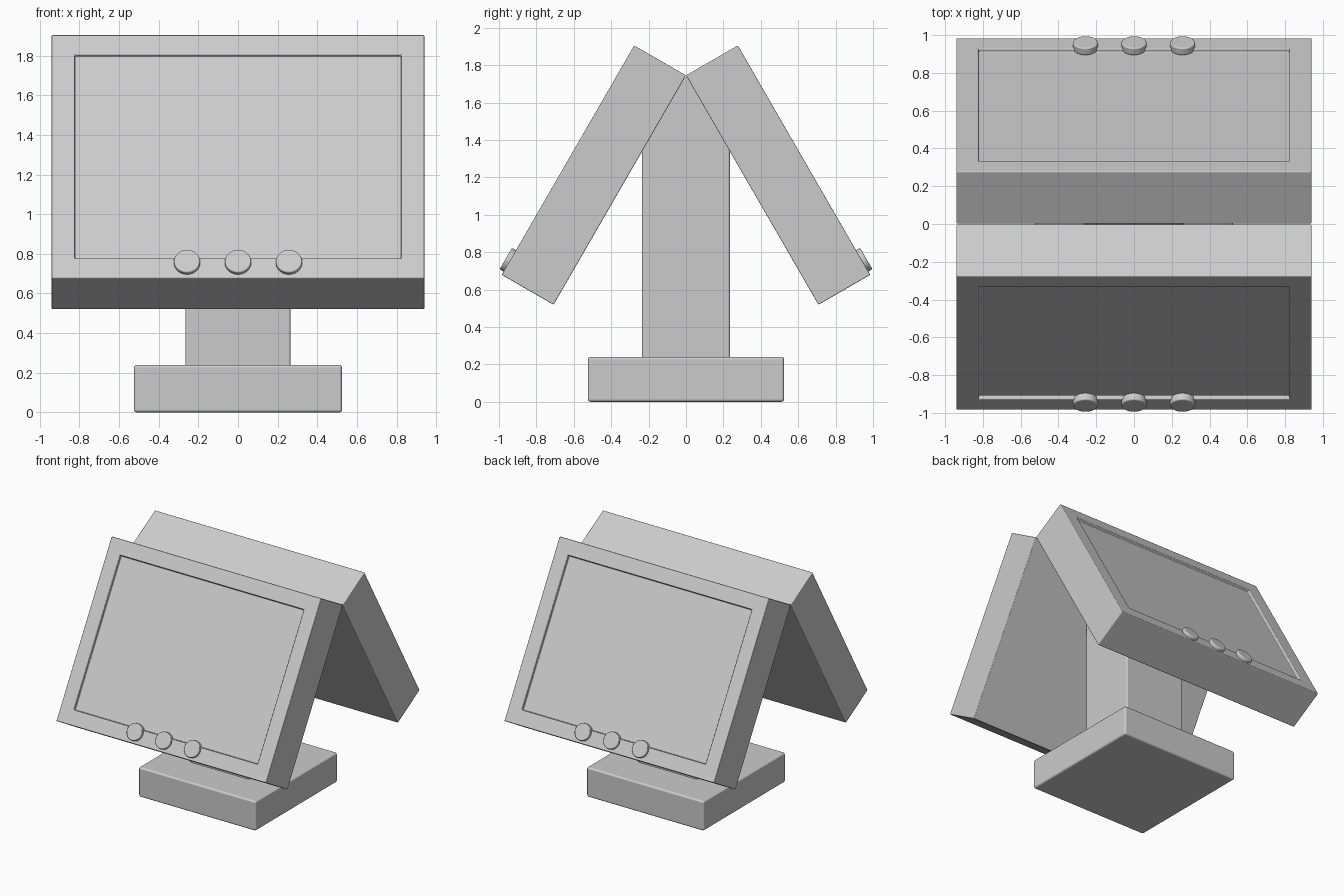
import bpy, bmesh
from math import radians
from mathutils import Matrix, Vector

cube = bpy.data.objects.get("Cube")
if cube:
    bpy.data.objects.remove(cube, do_unlink=True)

GREY = (0.6, 0.6, 0.6, 1)
mat = bpy.data.materials.new("light grey plastic")
mat.use_nodes = True
mat.diffuse_color = GREY
mat.node_tree.nodes["Principled BSDF"].inputs["Base Color"].default_value = GREY


def finish(name, bm, matrix, bevel):
    """Turn a bmesh into a placed object with softened edges."""
    mesh = bpy.data.meshes.new(name)
    bmesh.ops.recalc_face_normals(bm, faces=bm.faces)
    bm.to_mesh(mesh)
    bm.free()
    mesh.materials.append(mat)
    obj = bpy.data.objects.new(name, mesh)
    bpy.context.collection.objects.link(obj)
    obj.matrix_world = matrix
    bpy.ops.object.select_all(action="DESELECT")
    obj.select_set(True)
    bpy.context.view_layer.objects.active = obj
    bpy.ops.object.shade_smooth_by_angle(angle=radians(40))
    mod = obj.modifiers.new("soft edges", "BEVEL")
    mod.width = bevel
    mod.segments = 3
    mod.limit_method = "ANGLE"
    mod.angle_limit = radians(40)
    mod.harden_normals = True
    return obj


def box(size, centre):
    bm = bmesh.new()
    bmesh.ops.create_cube(bm, size=1)
    bmesh.ops.scale(bm, vec=size, verts=bm.verts)
    bmesh.ops.translate(bm, vec=centre, verts=bm.verts)
    return bm


# Foot and the column that rises between the two displays
finish("base", box((1.05, 1.05, 0.24), (0, 0, 0.12)), Matrix(), 0.015)
finish("column", box((0.53, 0.47, 1.51), (0, 0, 0.98)), Matrix(), 0.012)

WIDTH, DEPTH, HEIGHT = 1.88, 0.32, 1.416
BEZEL, RECESS = 0.165, 0.02

# Two tilted displays, hinged at their top rear edges
for side, turn in (("front", 0), ("back", 180)):
    place = (Matrix.Translation((0, 0, 1.745))
             @ Matrix.Rotation(radians(turn), 4, "Z")
             @ Matrix.Rotation(radians(-30), 4, "X"))

    # Housing with a sunken screen
    bm = box((WIDTH, DEPTH, HEIGHT), (0, -DEPTH / 2, -HEIGHT / 2))
    bm.normal_update()
    face = min(bm.faces, key=lambda f: f.normal.y)
    bmesh.ops.inset_region(bm, faces=[face], thickness=BEZEL)
    rim = bmesh.ops.extrude_face_region(bm, geom=[face])
    bmesh.ops.translate(bm, vec=Vector((0, RECESS, 0)),
                        verts=[v for v in rim["geom"] if isinstance(v, bmesh.types.BMVert)])
    if face.is_valid:
        bmesh.ops.delete(bm, geom=[face], context="FACES_ONLY")
    finish(side + "_display", bm, place, 0.006)

    # Row of round buttons below the screen
    for label, x in (("left", 0.257), ("middle", 0), ("right", -0.257)):
        bm = bmesh.new()
        bmesh.ops.create_cone(bm, cap_ends=True, segments=32,
                              radius1=0.066, radius2=0.066, depth=0.045)
        spot = Matrix.Translation((x, -DEPTH - 0.0025, -1.33)) @ Matrix.Rotation(radians(90), 4, "X")
        finish(f"{side}_{label}_button", bm, place @ spot, 0.008)
